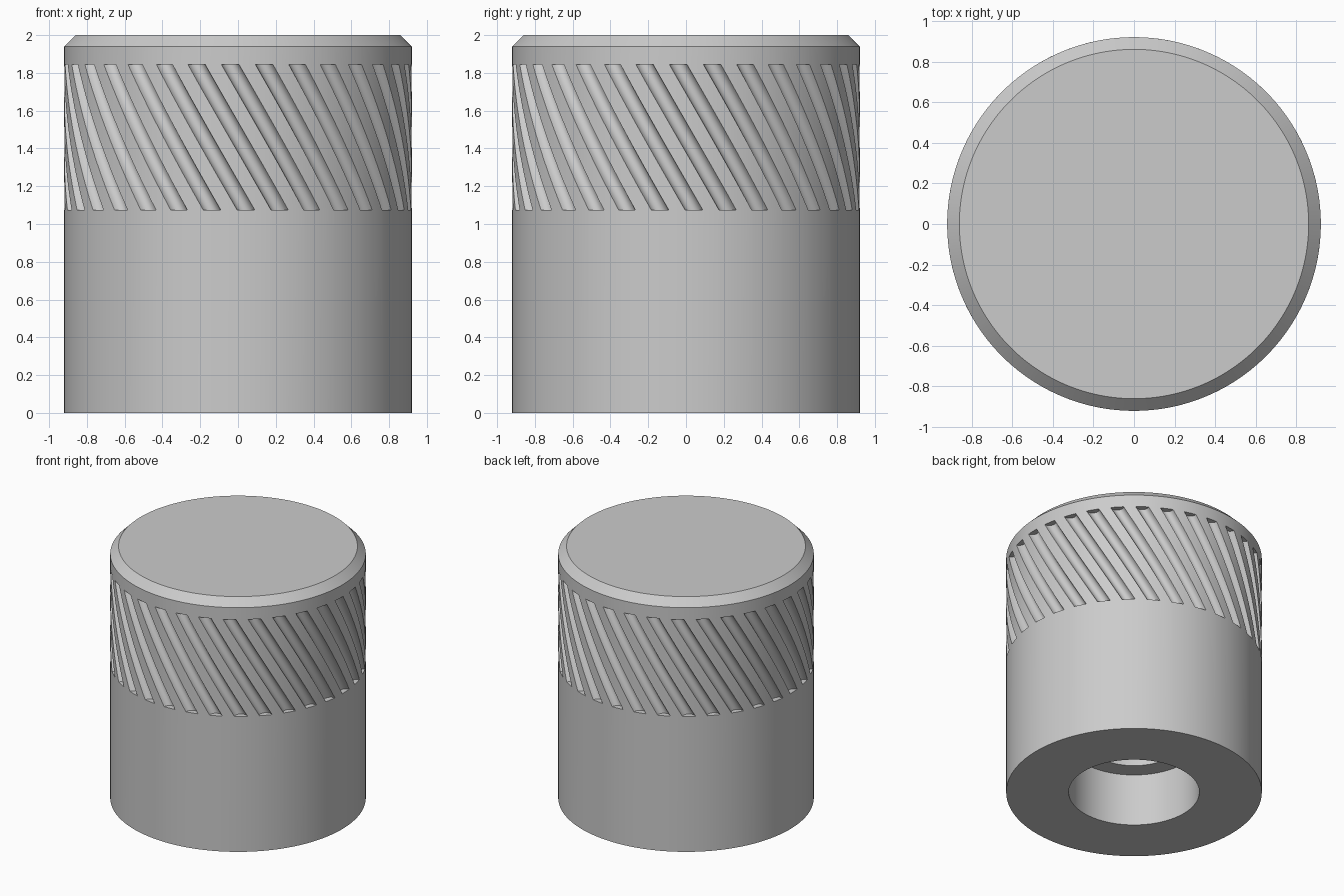
import bpy, bmesh
from math import sin, cos, pi, radians, sqrt

cube = bpy.data.objects.get("Cube")
if cube:
    bpy.data.objects.remove(cube)

R = 0.92                      # outer radius
GROOVES = 32
GROOVE_HALF = 0.047           # half width of a groove
DEPTH = 0.045
Z_LOW, Z_HIGH = 1.075, 1.845  # grooved band
TWIST = radians(13.85)
ROWS = 14

# Angles and groove depths around one pitch: groove first, then the land
pitch = 2 * pi / GROOVES
half = GROOVE_HALF / R
pattern = []
for i in range(9):
    t = -cos(pi * i / 8)
    pattern.append((t * half, DEPTH * sqrt(max(0, 1 - t * t))))
for i in range(1, 4):
    pattern.append((half + (pitch - 2 * half) * i / 4, 0))

bm = bmesh.new()


def ring(radius, z, twist, grooved=False):
    verts = []
    for g in range(GROOVES):
        for offset, depth in pattern:
            a = g * pitch + offset + twist - pi / 2
            r = radius - depth if grooved else radius
            verts.append(bm.verts.new((r * cos(a), r * sin(a), z)))
    return verts


# Blind stepped bore, bottom face and plain lower wall
rings = [ring(r, z, TWIST) for r, z in
         ((0.335, 1.5), (0.335, 0.415), (0.47, 0.415), (0.47, 0), (R, 0), (R, Z_LOW))]
# Helical grooved band
for i in range(ROWS + 1):
    f = i / ROWS
    rings.append(ring(R, Z_LOW + (Z_HIGH - Z_LOW) * f, TWIST * (1 - 2 * f), True))
# Upper collar and chamfer
rings += [ring(r, z, -TWIST) for r, z in ((R, Z_HIGH), (R, 1.94), (0.86, 2))]

for low, high in zip(rings, rings[1:]):
    n = len(low)
    for i in range(n):
        j = (i + 1) % n
        bm.faces.new((low[i], low[j], high[j], high[i]))
bm.faces.new(rings[0][::-1])
bm.faces.new(rings[-1])
bmesh.ops.remove_doubles(bm, verts=bm.verts[:], dist=1e-5)
bmesh.ops.recalc_face_normals(bm, faces=bm.faces[:])

mesh = bpy.data.meshes.new("knurled_knob")
bm.to_mesh(mesh)
bm.free()
knob = bpy.data.objects.new("knurled_knob", mesh)
bpy.context.collection.objects.link(knob)

# Plain grey finish
grey = bpy.data.materials.new("plain_grey")
grey.use_nodes = True
colour = (0.6, 0.6, 0.6, 1)
grey.diffuse_color = colour
grey.node_tree.nodes["Principled BSDF"].inputs["Base Color"].default_value = colour
mesh.materials.append(grey)

bpy.ops.object.select_all(action="DESELECT")
knob.select_set(True)
bpy.context.view_layer.objects.active = knob
bpy.ops.object.shade_smooth_by_angle(angle=radians(30))
